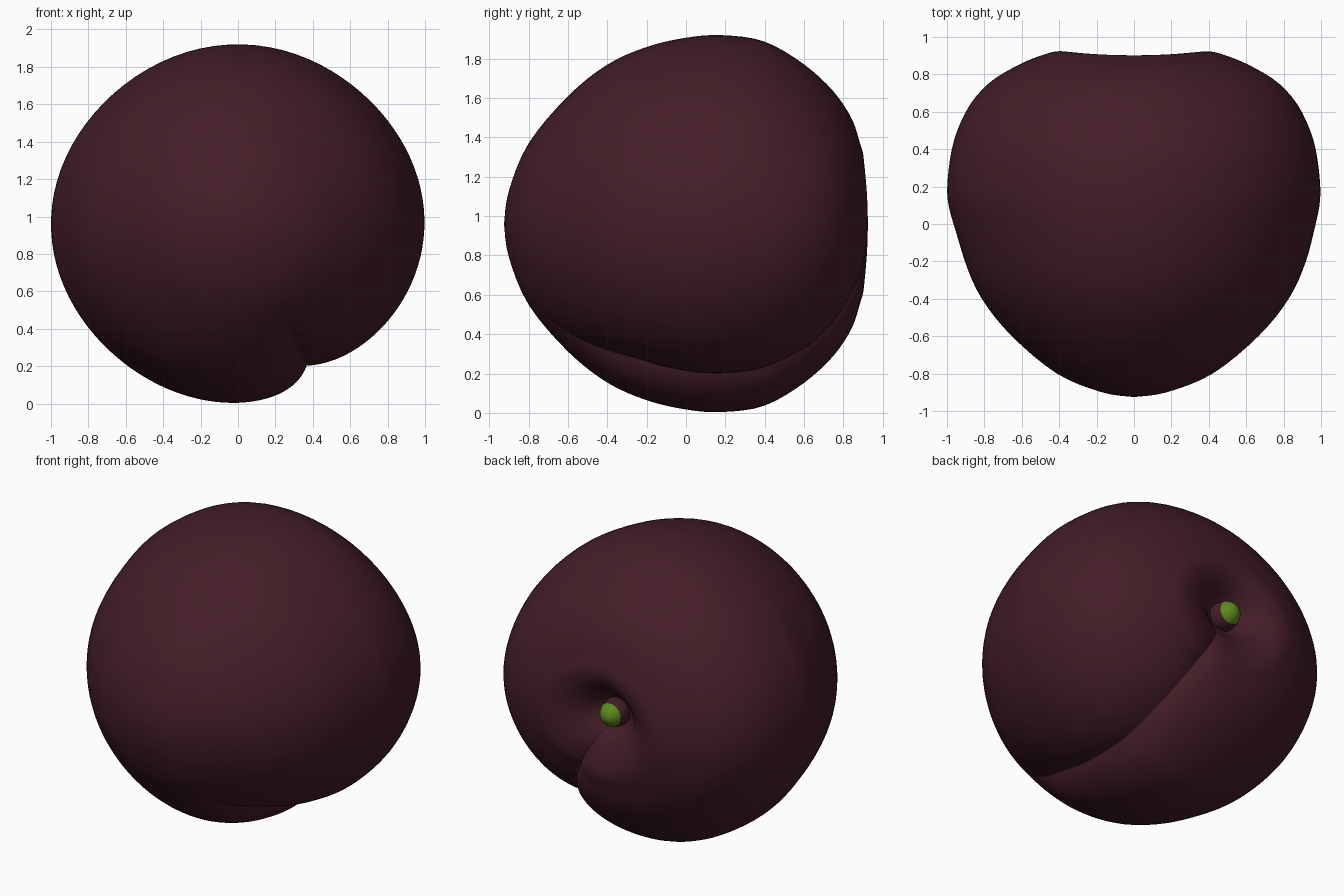
import bpy, bmesh, math
from mathutils import Vector

cube = bpy.data.objects.get("Cube")
if cube:
    bpy.data.objects.remove(cube, do_unlink=True)


def make_material(name, color):
    mat = bpy.data.materials.new(name)
    mat.use_nodes = True
    mat.diffuse_color = color
    bsdf = mat.node_tree.nodes["Principled BSDF"]
    bsdf.inputs["Base Color"].default_value = color
    bsdf.inputs["Roughness"].default_value = 0.6
    return mat


def smoothstep(a, b, v):
    t = max(0.0, min(1.0, (v - a) / (b - a)))
    return t * t * (3 - 2 * t)


def smooth_profile(points, steps):
    """Catmull-Rom curve through the points."""
    pts = [Vector(p) for p in points]
    out = []
    for i in range(len(pts) - 1):
        p0, p1, p2, p3 = pts[max(i - 1, 0)], pts[i], pts[i + 1], pts[min(i + 2, len(pts) - 1)]
        for k in range(steps):
            t = k / steps
            out.append(0.5 * (2 * p1 + (p2 - p0) * t + (2 * p0 - 5 * p1 + 4 * p2 - p3) * t * t
                              + (3 * p1 - p0 - 3 * p2 + p3) * t ** 3))
    return out + [pts[-1]]


# Fruit outline as (position along y, radius), from the tip into the stem hollow
PROFILE = [(-.925, 0), (-.9, .17), (-.8, .41), (-.6, .65), (-.4, .81), (-.2, .9),
           (0, .947), (.18, .96), (.4, .93), (.6, .83), (.75, .7), (.85, .55),
           (.905, .43), (.924, .35), (.905, .26), (.845, .17), (.77, .1), (.74, 0)]
CENTER_Z = 0.96
HOLLOW = Vector((-0.04, 0, 0.05))
CREASE_ANGLE = math.radians(-65)
SEGMENTS = 120


def body_point(p, normal, u):
    """Point on the fruit; u in (-1, 1) runs around from the crease."""
    turn = math.copysign(math.pi * abs(u) ** 1.5, u)
    ang = CREASE_ANGLE + turn
    # crease: steep on one side, gentle on the other, shallower at both ends
    falloff = math.exp(-abs(turn) / (0.31 if turn > 0 else 0.135))
    mask = smoothstep(-0.78, -0.25, p.x) * smoothstep(0.03, 0.45, p.y)
    mask *= 1 - 0.35 * smoothstep(0.3, 0.85, p.x)
    q = p - normal * (0.118 * falloff * mask)
    # slightly squared section, shoulders wider than tall towards the stem end
    back = smoothstep(0.3, 0.9, p.x)
    r = q.y * (1 - 0.015 * math.sin(2 * ang) ** 2)
    width = 1.025 + 0.017 * smoothstep(-0.1, 0.2, p.x) + 0.085 * back
    width -= 0.02 * max(0, -math.cos(ang)) * (1 - smoothstep(-0.2, 0.2, p.x))
    x = r * math.cos(ang) * width
    z = r * math.sin(ang) * (1 - 0.045 * back)
    rim = smoothstep(0.05, 0.3, p.y) * (1 - smoothstep(0.4, 0.6, p.y))
    y = q.x - 0.022 * back * rim * math.sin(ang) ** 2
    shift = HOLLOW * (back * (1 - smoothstep(0.08, 0.38, p.y)))
    return Vector((x, y, z + CENTER_Z)) + shift


def build_body(material):
    line = smooth_profile(PROFILE, 4)
    bm = bmesh.new()
    first = bm.verts.new((0, line[0].x, CENTER_Z))
    last = bm.verts.new(Vector((0, line[-1].x, CENTER_Z)) + HOLLOW)
    rings = []
    for i in range(1, len(line) - 1):
        tangent = (line[i + 1] - line[i - 1]).normalized()
        normal = Vector((-tangent.y, tangent.x))
        rings.append([bm.verts.new(body_point(line[i], normal, 2 * s / SEGMENTS - 1))
                      for s in range(SEGMENTS)])
    for s in range(SEGMENTS):
        n = (s + 1) % SEGMENTS
        bm.faces.new((first, rings[0][s], rings[0][n]))
        bm.faces.new((last, rings[-1][n], rings[-1][s]))
        for a, b in zip(rings, rings[1:]):
            bm.faces.new((a[s], b[s], b[n], a[n]))
    bmesh.ops.recalc_face_normals(bm, faces=bm.faces)
    mesh = bpy.data.meshes.new("fruit_body")
    bm.to_mesh(mesh)
    bm.free()
    mesh.polygons.foreach_set("use_smooth", [True] * len(mesh.polygons))
    mesh.materials.append(material)
    body = bpy.data.objects.new("fruit_body", mesh)
    bpy.context.collection.objects.link(body)


skin = make_material("dark plum skin", (0.058, 0.0125, 0.0205, 1))
green = make_material("leaf green", (0.11, 0.255, 0.012, 1))
build_body(skin)

# Stem stub in the hollow: skin-coloured sides with a domed green end
bpy.ops.mesh.primitive_uv_sphere_add(segments=24, ring_count=16, radius=1,
                                     location=HOLLOW + Vector((0, 0.77, CENTER_Z)),
                                     rotation=(-math.pi / 2, 0, 0))
stem = bpy.context.object
stem.name = "stem_stub"
stem.scale = (0.09, 0.09, 0.125)
stem.data.materials.append(skin)
stem.data.materials.append(green)
for face in stem.data.polygons:
    face.material_index = int(face.center.z > 0.5)
bpy.ops.object.shade_smooth()
